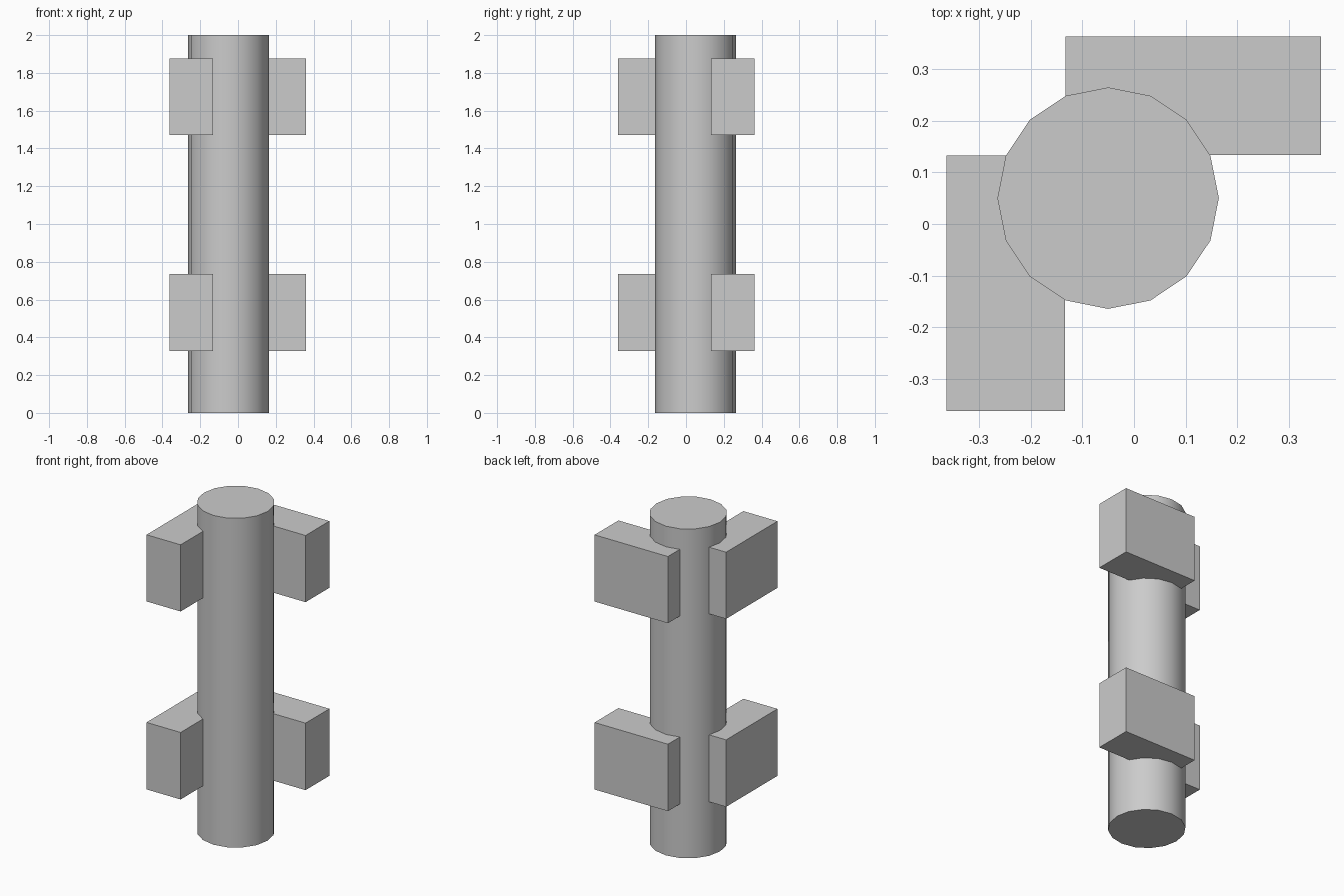
import bpy

if "Cube" in bpy.data.objects:
    bpy.data.objects.remove(bpy.data.objects["Cube"])


def box(name, lo, hi):
    """Axis-aligned block between two corners."""
    bpy.ops.mesh.primitive_cube_add(size=1, location=[(a + b) / 2 for a, b in zip(lo, hi)])
    ob = bpy.context.object
    ob.name = name
    ob.scale = [b - a for a, b in zip(lo, hi)]
    bpy.ops.object.transform_apply(location=False, rotation=False, scale=True)
    return ob


# Upright corner post, 16 sides
bpy.ops.mesh.primitive_cylinder_add(vertices=16, radius=0.214, depth=2, location=(-0.05, 0.05, 1))
bpy.context.object.name = "corner_post"
bpy.ops.object.shade_smooth_by_angle()

# Two pairs of rail stubs, meeting at a right angle on the post
for level, z0, z1 in (("lower", 0.328, 0.735), ("upper", 1.47, 1.875)):
    box(level + "_side_rail", (-0.132, 0.133, z0), (0.361, 0.362, z1))
    box(level + "_front_rail", (-0.362, -0.361, z0), (-0.133, 0.132, z1))
